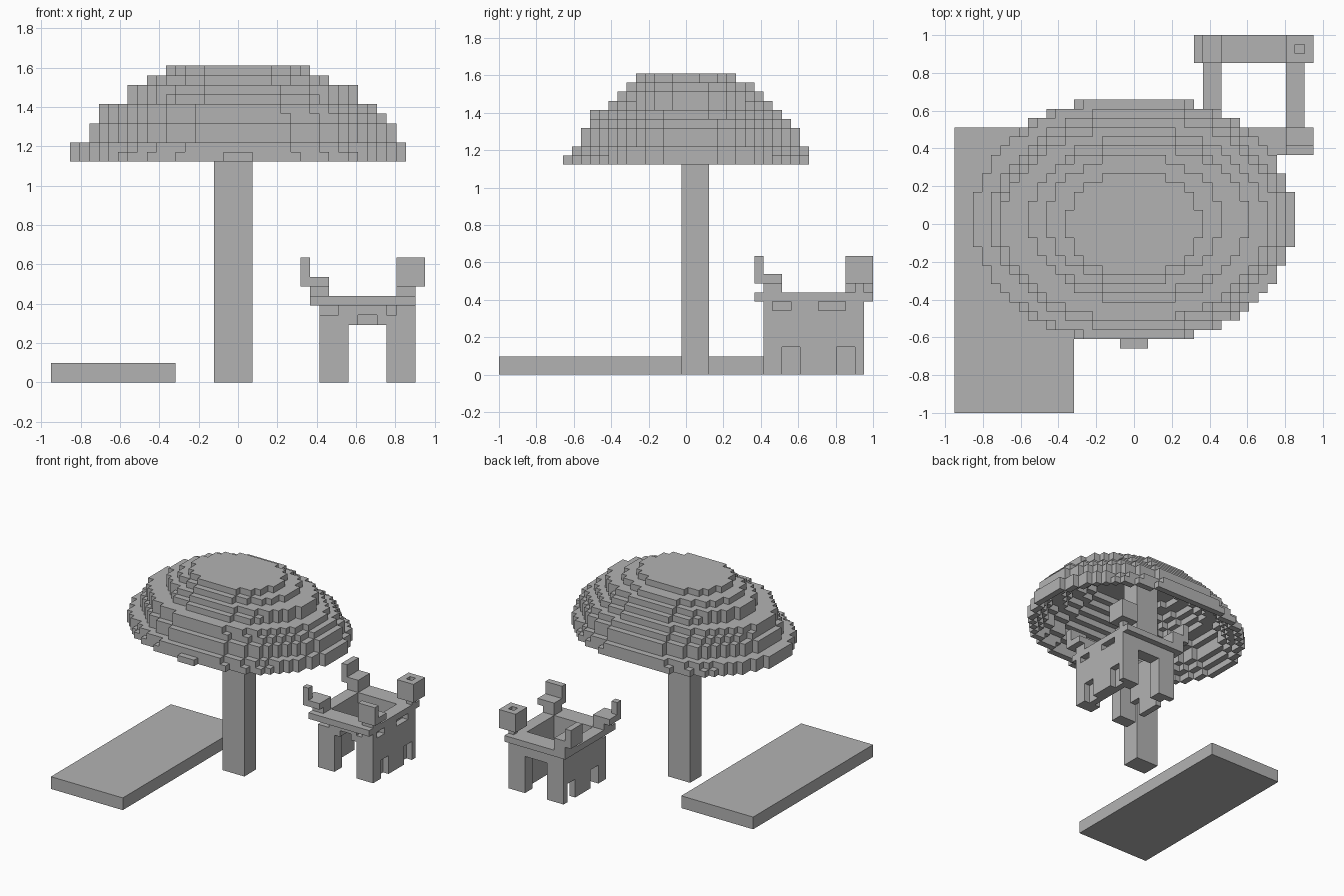
import bpy
import bmesh
from itertools import product
from mathutils import Vector

U = 2 / 41  # size of one block

if "Cube" in bpy.data.objects:
    bpy.data.objects.remove(bpy.data.objects["Cube"])

stone = bpy.data.materials.new("plain grey")
stone.use_nodes = True
grey = (0.45, 0.45, 0.45, 1)
stone.diffuse_color = grey
stone.node_tree.nodes["Principled BSDF"].inputs["Base Color"].default_value = grey


def finish(name, bm):
    mesh = bpy.data.meshes.new(name)
    bm.to_mesh(mesh)
    bm.free()
    mesh.materials.append(stone)
    obj = bpy.data.objects.new(name, mesh)
    bpy.context.scene.collection.objects.link(obj)
    return obj


def slab(name, xs, ys, zs):
    """Plain box from edge positions in blocks."""
    bm = bmesh.new()
    bmesh.ops.create_cube(bm, size=1)
    for v in bm.verts:
        v.co = [U * (r[0] if c < 0 else r[1]) for c, r in zip(v.co, (xs, ys, zs))]
    finish(name, bm)


def block(xs, ys, zs):
    """Set of cells, centred on whole x and y, from inclusive ranges."""
    return set(product(*(range(a, b + 1) for a, b in (xs, ys, zs))))


def build(name, cells):
    """Mesh of all the outer faces of a set of cells."""
    bm = bmesh.new()
    axes = [Vector(a) for a in ((1, 0, 0), (0, 1, 0), (0, 0, 1))]
    for cell in cells:
        mid = Vector(cell) + axes[2] / 2
        for i in range(3):
            for side in (-1, 1):
                n = axes[i] * side
                if tuple(int(c) for c in Vector(cell) + n) in cells:
                    continue
                p, q = axes[(i + 1) % 3] * side / 2, axes[(i + 2) % 3] / 2
                c = mid + n / 2
                bm.faces.new([bm.verts.new(U * v) for v in
                              (c - p - q, c + p - q, c + p + q, c - p + q)])
    bmesh.ops.remove_doubles(bm, verts=bm.verts, dist=U / 100)
    finish(name, bm)


# Ground plate and trunk
slab("ground_plate", (-19.5, -6.5), (-20.5, 10.5), (0, 2))
slab("trunk", (-2.5, 1.5), (-0.5, 2.5), (0, 32.5))

# Domed canopy: the reach of each layer to left, right, front and back
BASE = 23
reach = [(17, 17, 13, 13), (17, 17, 12, 13), (15, 16, 11, 12), (15, 16, 11, 12),
         (14, 15, 10, 11), (14, 14, 10, 10), (11, 12, 8, 9), (11, 12, 7, 8),
         (9, 9, 6, 7), (7, 7, 5, 5)]
dome = set()
for k, (l, r, f, b) in enumerate(reach):
    cx, cy = (r - l) / 2, (b - f) / 2
    if k == 0:
        cy = 0.5
    ax, ay = (l + r) / 2 + 0.45, (f + b) / 2 + 0.55
    for x, y in product(range(-l, r + 1), range(-f, b + 1)):
        if ((x - cx) / ax) ** 2 + ((y - cy) / ay) ** 2 <= 1:
            dome.add((x, y, BASE + k))


def enclosed(c):
    x, y, z = c
    near = [(x - 1, y, z), (x + 1, y, z), (x, y - 1, z), (x, y + 1, z), (x, y, z + 1)]
    return all(n in dome for n in near)


build("canopy", {c for c in dome if not enclosed(c)})

# Hollow tower walls
tower = block((9, 18), (9, 19), (0, 7)) - block((10, 16), (11, 17), (0, 7))
# Front and back doorways
tower -= block((12, 15), (9, 19), (0, 5)) | block((13, 14), (9, 10), (6, 6))
# Low recesses along both sides
for y in (11, 17):
    tower -= block((18, 18), (y, y + 1), (0, 2)) | block((9, 9), (y, y + 1), (0, 2))
# Small recesses under the ledge
for a, b in ((10, 11), (15, 17)):
    tower -= block((18, 18), (a, b), (7, 7))
for a, b in ((9, 10), (16, 16)):
    tower -= block((a, b), (9, 9), (7, 7))
# Ledge round the top
tower |= block((8, 18), (8, 20), (8, 8)) - block((10, 16), (11, 17), (8, 8))
build("tower", tower)

# Corner pieces
build("back_left_corner", block((8, 9), (18, 20), (9, 10)) | block((7, 7), (18, 20), (10, 12)))
build("front_right_corner", block((17, 19), (9, 10), (10, 10)) | block((17, 18), (9, 10), (9, 9))
      | block((17, 19), (8, 8), (10, 12)))
build("front_left_corner", block((8, 9), (9, 10), (9, 10)) | block((7, 9), (8, 10), (10, 10))
      | block((7, 7), (8, 8), (10, 12)))
build("back_right_turret", block((17, 19), (18, 20), (10, 12)) - block((18, 18), (19, 19), (11, 12))
      | block((18, 18), (19, 19), (9, 9)))
